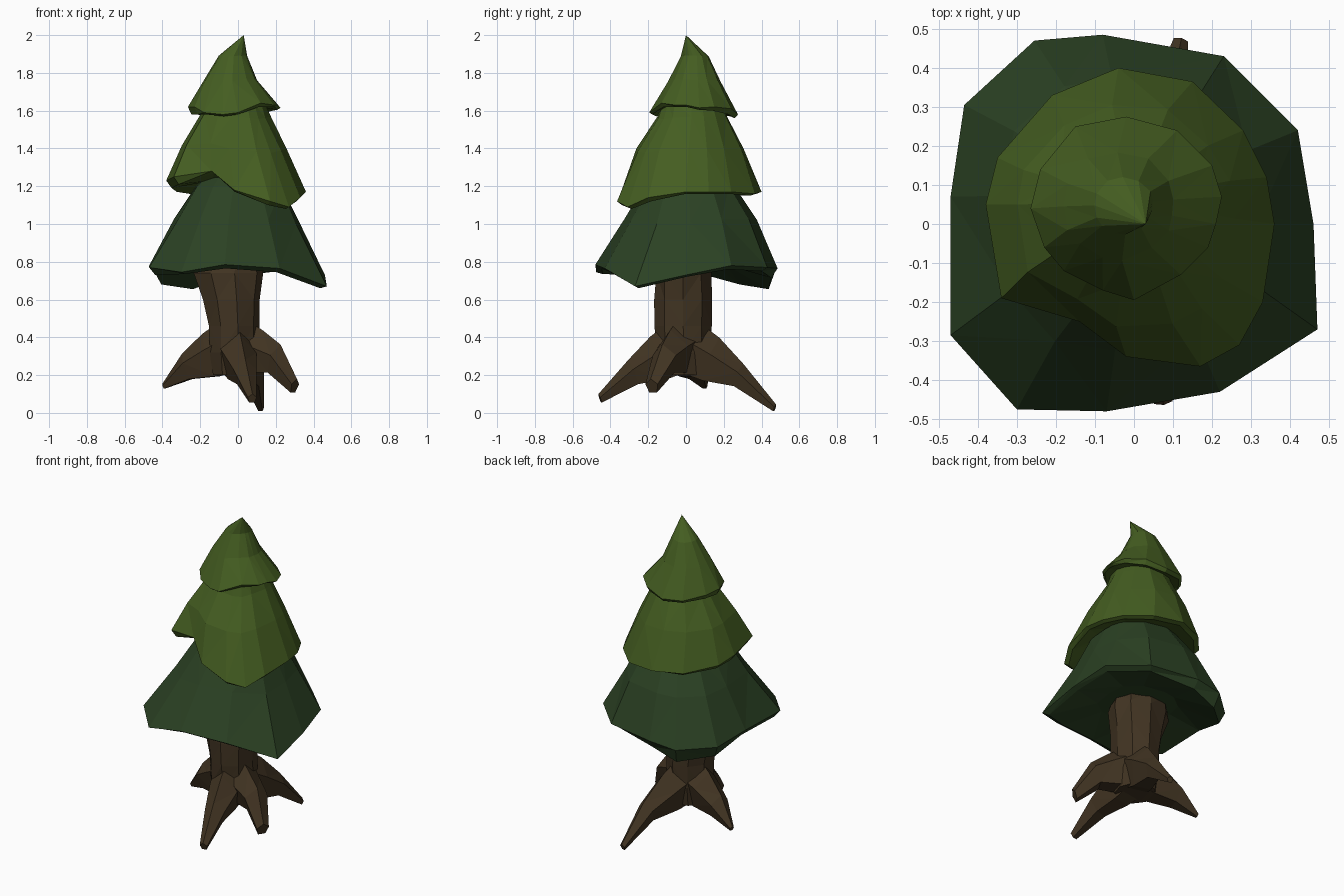
import bpy, bmesh, math, random
from mathutils import Vector

random.seed(4)
if "Cube" in bpy.data.objects:
    bpy.data.objects.remove(bpy.data.objects["Cube"], do_unlink=True)


def material(name, rgb):
    mat = bpy.data.materials.new(name)
    mat.use_nodes = True
    colour = (*rgb, 1)
    mat.diffuse_color = colour
    mat.node_tree.nodes["Principled BSDF"].inputs["Base Color"].default_value = colour
    return mat


light_green = material("light green needles", (.058, .11, .015))
dark_green = material("dark green needles", (.024, .053, .017))
bark = material("brown bark", (.053, .034, .016))


def loft(name, rings, mat):
    """Skin a list of equal rings; a one-point ring closes to a tip."""
    bm = bmesh.new()
    rows = [[bm.verts.new(p) for p in ring] for ring in rings]
    for low, high in zip(rows, rows[1:]):
        count = max(len(low), len(high))
        for i in range(count):
            j = (i + 1) % count
            corners = []
            for v in (low[i % len(low)], low[j % len(low)],
                      high[j % len(high)], high[i % len(high)]):
                if v not in corners:
                    corners.append(v)
            bm.faces.new(corners)
    for row in (rows[0], rows[-1]):
        if len(row) > 1:
            bm.faces.new(row)
    bmesh.ops.triangulate(bm, faces=[f for f in bm.faces if len(f.verts) == 4])
    bmesh.ops.recalc_face_normals(bm, faces=bm.faces)
    mesh = bpy.data.meshes.new(name)
    bm.to_mesh(mesh)
    bm.free()
    mesh.materials.append(mat)
    obj = bpy.data.objects.new(name, mesh)
    bpy.context.collection.objects.link(obj)


def tier(name, outline, steps, tip, underside, mat):
    """Skirt of needles: outline points are x, y, z and the drop of the curled lip."""
    rim = [Vector(p[:3]) for p in outline]
    mid = sum(rim, Vector()) / len(rim)
    radius = sum((p - mid).xy.length for p in rim) / len(rim)
    lip = [Vector((mid.x + (p.x - mid.x) * .93, mid.y + (p.y - mid.y) * .93, p.z - o[3]))
           for p, o in zip(rim, outline)]

    def ring(scale, z, x, y):
        # Rings grow rounder and more level than the ragged rim
        out = []
        for p in rim:
            d = p - mid
            flat = d.xy.lerp(d.xy.normalized() * radius, .45) * scale * random.uniform(.97, 1.03)
            out.append(Vector((x + flat.x, y + flat.y, z + d.z * scale * .35)))
        return out

    rings = [ring(.45, underside, mid.x, mid.y), lip, rim]
    rings += [ring(*step) for step in steps]
    rings.append([Vector(tip)])
    loft(name, rings, mat)


# Foliage: ragged rims listed counter-clockwise from the front left
tier("lower_foliage",
     [(.47, -.27, .67, .01), (.46, 0, .73, .01), (.42, .24, .78, .02), (.23, .43, .77, .02),
      (-.08, .485, .765, .05), (-.255, .47, .745, .09), (-.435, .305, .75, .07),
      (-.47, .07, .78, .04), (-.47, -.285, .77, .04), (-.3, -.475, .745, .01),
      (-.07, -.48, .785, .02), (.22, -.43, .765, .02)],
     [(.7, 1.02, -.015, .025), (.48, 1.2, 0, .02)], (0, 0, 1.4), .785, dark_green)

tier("middle_foliage",
     [(.36, 0, 1.17, .01), (.33, -.2, 1.14, .02), (.27, -.31, 1.09, .01),
      (.17, -.365, 1.12, .02), (-.02, -.34, 1.18, .01), (-.14, -.25, 1.28, .01),
      (-.34, -.19, 1.25, .04), (-.38, .05, 1.23, .04), (-.35, .17, 1.2, .03),
      (-.21, .33, 1.17, .02), (-.04, .4, 1.17, .01), (.15, .365, 1.16, .01),
      (.28, .24, 1.17, .01), (.34, .12, 1.17, .01)],
     [(.76, 1.4, -.005, .015), (.5, 1.57, -.005, .03), (.42, 1.65, -.01, .03)],
     (0, 0, 1.75), 1.22, light_green)

tier("top_foliage",
     [(.225, .07, 1.615, .01), (.21, 0, 1.63, .01), (.19, -.06, 1.63, .01),
      (.12, -.13, 1.64, .02), (0, -.195, 1.59, .01), (-.08, -.17, 1.58, .01),
      (-.18, -.12, 1.59, .01), (-.23, -.06, 1.62, .04), (-.265, .04, 1.62, .04),
      (-.24, .14, 1.61, .03), (-.15, .25, 1.59, .02), (-.02, .275, 1.58, .02),
      (.11, .24, 1.61, .03), (.2, .15, 1.62, .02)],
     [(.6, 1.76, -.035, .04), (.32, 1.89, -.025, .045)], (.03, 0, 2), 1.62, light_green)


# Trunk: waisted, uneven column reaching into the lower foliage
def trunk_ring(z, x, y, rx, ry, sides=9):
    points = []
    for i in range(sides):
        a = math.tau * i / sides
        k = random.uniform(.96, 1.04)
        points.append((x + rx * k * math.cos(a), y + ry * k * math.sin(a), z))
    return points


loft("trunk", [trunk_ring(*r) for r in (
    (.2, -.02, -.01, .12, .12), (.32, -.02, -.01, .135, .145), (.46, -.025, -.015, .135, .15),
    (.6, -.035, -.015, .155, .15), (.74, -.05, -.015, .19, .15), (.82, -.04, 0, .17, .14))], bark)


# Roots: ridged wedges that taper from the trunk to a narrow foot
def root(name, knee, foot, width, toe):
    start = Vector((-.02, -.01, .35))
    knee, foot = Vector(knee), Vector(foot)
    flat = Vector((foot.x, foot.y, 0)).normalized()
    side = flat.cross(Vector((0, 0, 1)))
    rings = []
    for centre, w, h in ((start, .12, .15), (start.lerp(knee, .5), .095, .125),
                         (knee, width, width * 1.1), (foot, toe, toe)):
        tilt = flat * h * .35
        rings.append([centre + side * w * math.sin(a) + (Vector((0, 0, h)) + tilt) * math.cos(a)
                      for a in (math.tau * i / 5 for i in range(5))])
    loft(name, rings, bark)


root("front_root", (.035, -.28, .21), (.075, -.455, .075), .065, .025)
root("back_root", (.08, .28, .195), (.12, .47, .025), .06, .02)
root("left_root", (.2, -.11, .28), (.3, -.18, .14), .075, .04)
root("right_root", (-.27, .06, .24), (-.395, .1, .14), .068, .015)
